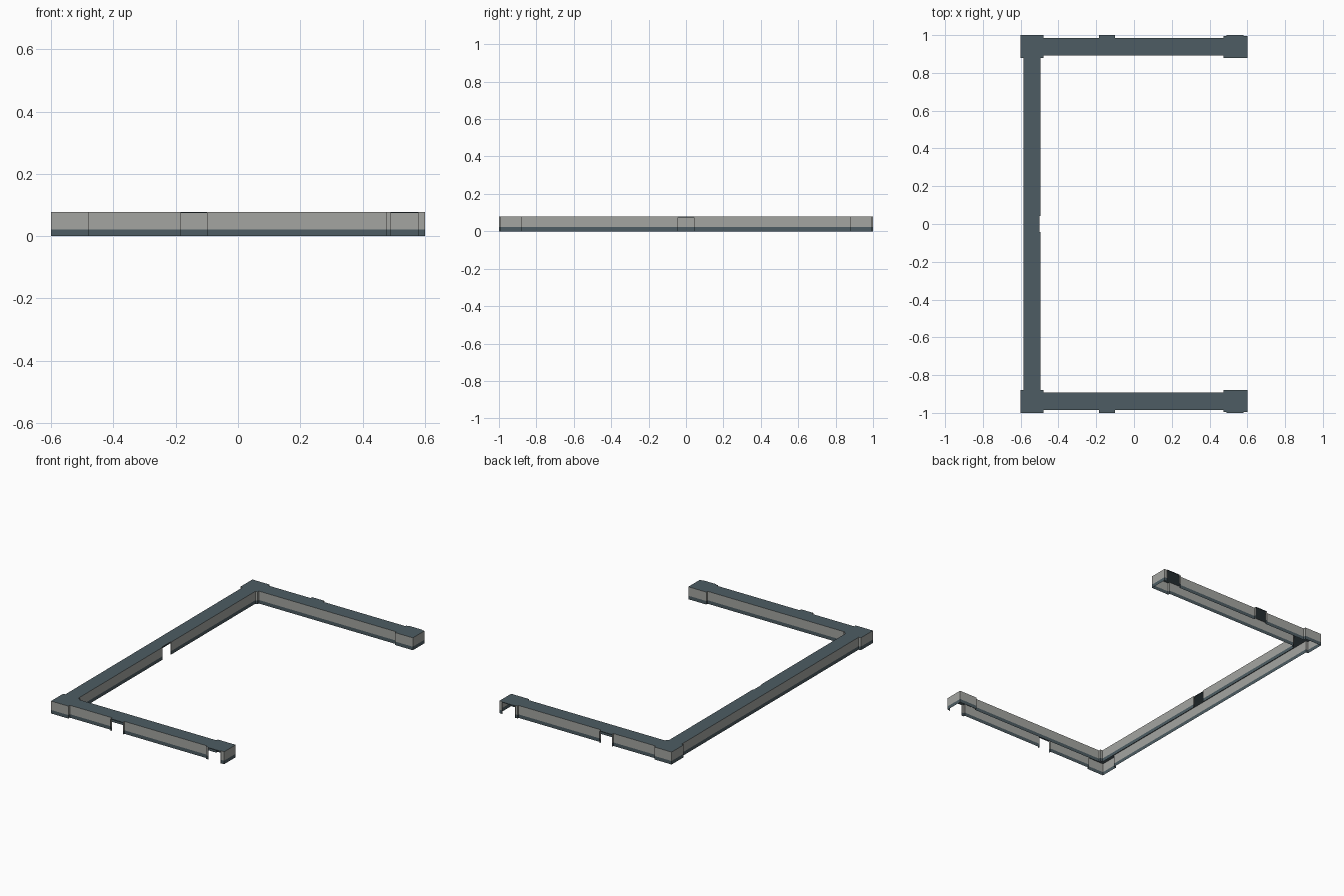
import bpy

if "Cube" in bpy.data.objects:
    bpy.data.objects.remove(bpy.data.objects["Cube"])

H = 0.078        # total height
BAND = 0.022     # height of the dark base band
LINTEL = 0.074   # underside of the strips over the openings


def material(name, colour):
    m = bpy.data.materials.new(name)
    m.diffuse_color = (*colour, 1)
    m.use_nodes = True
    m.node_tree.nodes["Principled BSDF"].inputs["Base Color"].default_value = m.diffuse_color
    return m


slate = material("slate", (0.075, 0.108, 0.125))
stone = material("warm grey", (0.37, 0.375, 0.355))

# Half of the plan outline, counter-clockwise: x, y, and 1 where the
# stretch to the next point is an open doorway
outline = [
    (-.50, 0, 1), (-.50, .043, 0), (-.495, .043, 0), (-.495, .88, 0),
    (-.48, .88, 0), (-.48, .893, 0), (.475, .893, 0), (.475, .88, 0),
    (.60, .88, 0), (.60, .995, 0), (.58, .995, 0), (.58, 1, 1),
    (.49, 1, 0), (.49, .995, 0), (.475, .995, 0), (.475, .985, 0),
    (-.10, .985, 0), (-.10, 1, 1), (-.185, 1, 0), (-.185, .985, 0),
    (-.48, .985, 0), (-.48, 1, 0), (-.60, 1, 0), (-.60, .88, 0),
    (-.585, .88, 0), (-.585, 0, 0),
]


def mirrored(name, verts, faces, mat):
    me = bpy.data.meshes.new(name)
    me.from_pydata(verts, [], faces)
    me.materials.append(mat)
    ob = bpy.data.objects.new(name, me)
    bpy.context.collection.objects.link(ob)
    mod = ob.modifiers.new("Mirror", 'MIRROR')
    mod.use_axis = (False, True, False)
    return ob


def strip(name, z0, z1, mat, doorway):
    """Vertical faces along the outline, on the walls or over the doorways."""
    verts, faces = [], []
    for a, b in zip(outline, outline[1:]):
        if a[2] == doorway:
            n = len(verts)
            verts += [(*a[:2], z0), (*b[:2], z0), (*b[:2], z1), (*a[:2], z1)]
            faces.append((n, n + 1, n + 2, n + 3))
    mirrored(name, verts, faces, mat)


# Hollow corridor shell, open underneath
strip("base_band", 0, BAND, slate, 0)
strip("walls", BAND, H, stone, 0)
strip("door_lintels", LINTEL, H, slate, 1)

# Flat roof over the whole plan
mirrored("roof", [(x, y, H) for x, y, _ in outline],
         [tuple(range(len(outline)))], slate)
